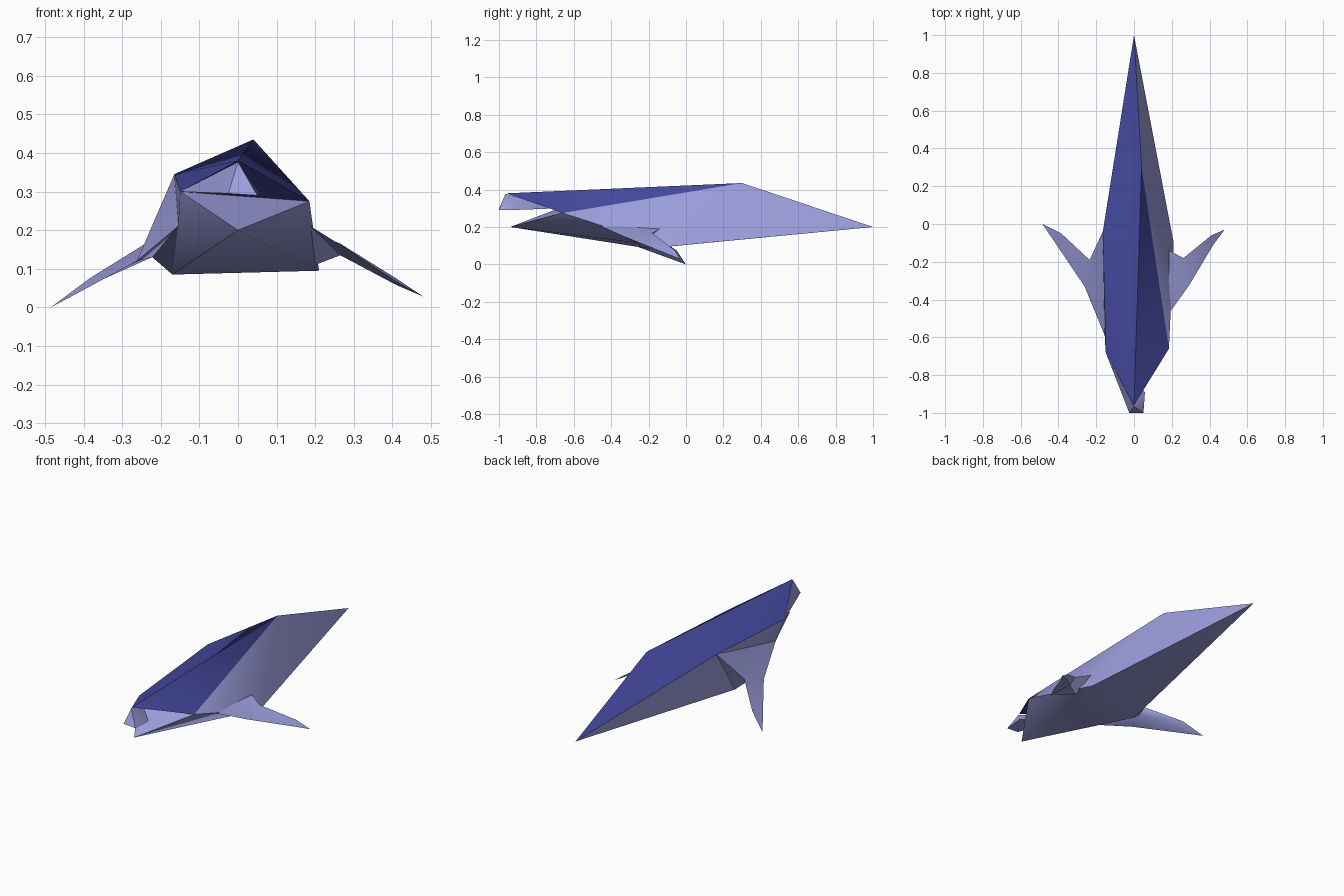
import bpy, bmesh, math

if "Cube" in bpy.data.objects:
    bpy.data.objects.remove(bpy.data.objects["Cube"])


def material(name, rgb):
    m = bpy.data.materials.new(name)
    m.diffuse_color = (*rgb, 1)
    m.use_nodes = True
    m.node_tree.nodes["Principled BSDF"].inputs["Base Color"].default_value = m.diffuse_color
    return m


pale = material("pale violet", (0.34, 0.35, 0.74))
blue = material("deep blue", (0.06, 0.068, 0.35))


def make(name, pts, faces, blue_faces=0, angle=40):
    """Mesh from points and faces; the first blue_faces faces are deep blue."""
    bm = bmesh.new()
    v = [bm.verts.new(p) for p in pts]
    for i, f in enumerate(faces):
        bm.faces.new([v[k] for k in f]).material_index = 1 if i < blue_faces else 0
    bmesh.ops.recalc_face_normals(bm, faces=bm.faces)
    me = bpy.data.meshes.new(name)
    bm.to_mesh(me)
    bm.free()
    me.materials.append(pale)
    me.materials.append(blue)
    ob = bpy.data.objects.new(name, me)
    bpy.context.collection.objects.link(ob)
    bpy.ops.object.select_all(action='DESELECT')
    ob.select_set(True)
    bpy.context.view_layer.objects.active = ob
    bpy.ops.object.shade_smooth_by_angle(angle=math.radians(angle))
    return ob


def fin(name, rings, tip):
    """Loft triangular sections and close them at a point."""
    pts = [p for r in rings for p in r] + [tip]
    faces = [(2, 1, 0)]
    for r in range(len(rings) - 1):
        for k in range(3):
            a, b = r * 3 + k, r * 3 + (k + 1) % 3
            faces += [(a, b, b + 3), (a, b + 3, a + 3)]
    n = len(pts) - 1
    for k in range(3):
        faces.append((n - 3 + k, n - 3 + (k + 1) % 3, n))
    return make(name, pts, faces)


# Body: key corners of the faceted hull
brow = (0, -0.96, 0.38)
cheek = (-0.15, -0.68, 0.30)
shoulder = (-0.165, -0.04, 0.345)
tail = (0, 1, 0.2)
peak = (0.04, 0.3, 0.435)
right_cheek = (0.185, -0.66, 0.275)
belly_right = (0.21, -0.1, 0.095)
belly_left = (-0.17, -0.2, 0.085)
jaw = (0, -0.94, 0.2)
jaw_corner = (-0.155, -0.59, 0.21)
make("body",
     [brow, cheek, shoulder, tail, peak, right_cheek,
      belly_right, belly_left, jaw, jaw_corner],
     [(0, 5, 4), (0, 4, 2), (0, 2, 1), (2, 4, 3), (0, 1, 5),      # back and brow
      (1, 9, 8), (1, 8, 5),                                       # jaw top
      (5, 8, 6), (5, 6, 4), (4, 6, 3),                            # right side
      (8, 7, 6), (3, 6, 7),                                       # belly
      (2, 3, 7), (2, 7, 9), (1, 2, 9), (9, 7, 8)],                # left side
     blue_faces=5)

# Snout under the brow
make("snout",
     [(0, -0.965, 0.377), cheek, (-0.025, -1, 0.295), (0.05, -1, 0.29), (0.058, -0.89, 0.292)],
     [(0, 1, 2), (0, 2, 3), (0, 3, 4), (0, 4, 1), (1, 4, 3, 2)])

# Left fin with its broad shoulder
fin("left_fin",
    [[shoulder, jaw_corner, belly_left],
     [(-0.235, -0.19, 0.168), (-0.262, -0.33, 0.12), (-0.222, -0.22, 0.13)],
     [(-0.385, -0.05, 0.075), (-0.41, -0.11, 0.04), (-0.39, -0.07, 0.055)]],
    (-0.485, 0, 0))

# Right fin with its narrow root
fin("right_fin",
    [[(0.185, -0.14, 0.19), (0.188, -0.47, 0.21), (0.2, -0.25, 0.11)],
     [(0.262, -0.18, 0.167), (0.288, -0.33, 0.148), (0.265, -0.22, 0.135)],
     [(0.41, -0.06, 0.075), (0.42, -0.11, 0.06), (0.41, -0.08, 0.058)]],
    (0.48, -0.03, 0.028))
